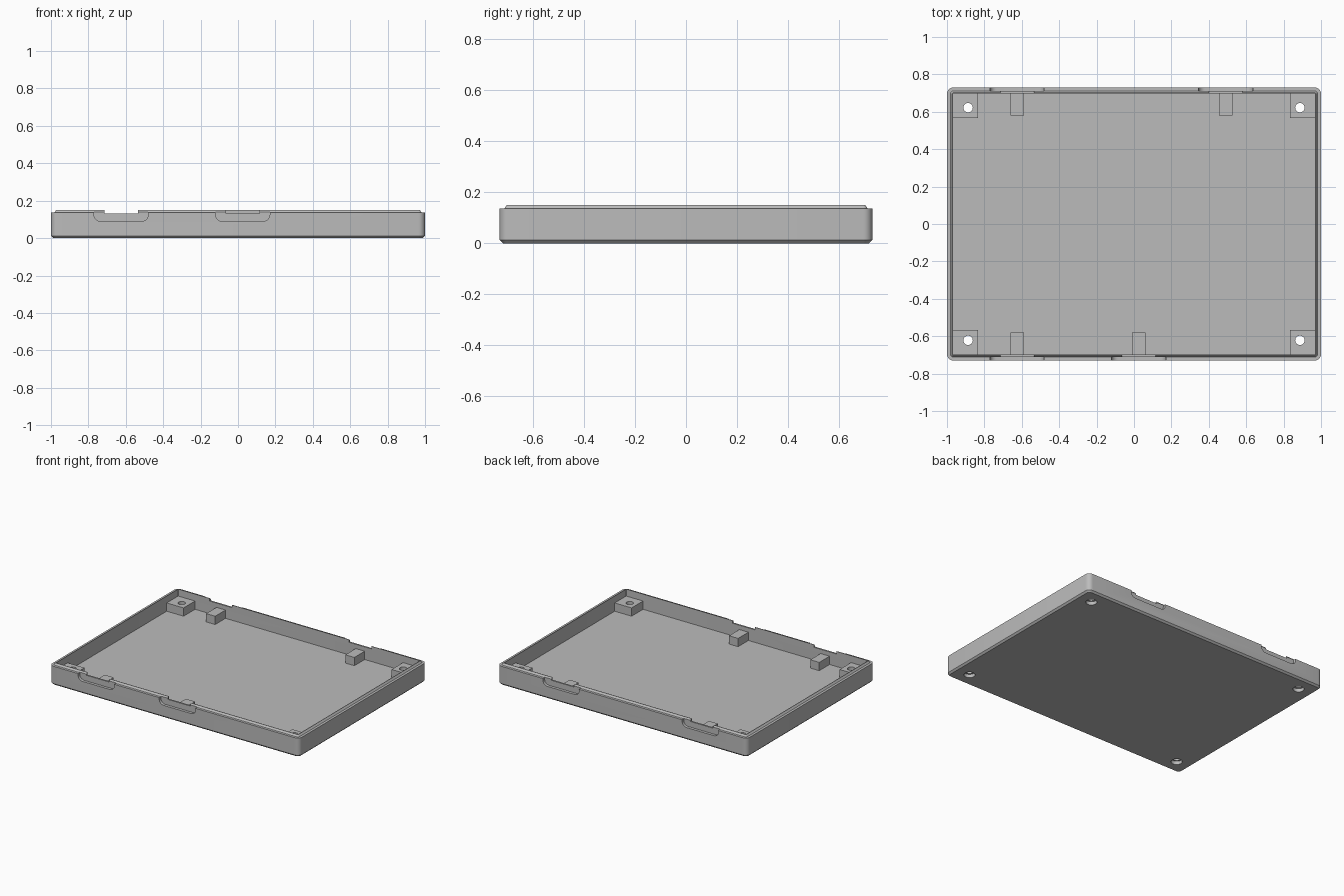
import bpy, bmesh
from math import sin, cos, pi

cube = bpy.data.objects.get("Cube")
if cube:
    bpy.data.objects.remove(cube, do_unlink=True)

HX, HY, TOP = 1.0, 0.73, 0.15
WALL, FLOOR, POST = 0.032, 0.04, 0.10

grey = bpy.data.materials.new("plain grey")
grey.use_nodes = True
colour = (0.5, 0.5, 0.5, 1)
grey.diffuse_color = colour
grey.node_tree.nodes["Principled BSDF"].inputs["Base Color"].default_value = colour


def finish(name, bm):
    bmesh.ops.recalc_face_normals(bm, faces=bm.faces)
    mesh = bpy.data.meshes.new(name)
    bm.to_mesh(mesh)
    bm.free()
    mesh.materials.append(grey)
    obj = bpy.data.objects.new(name, mesh)
    bpy.context.collection.objects.link(obj)
    return obj


def loft(name, loops):
    """Solid through matching closed loops, capped at both ends."""
    bm = bmesh.new()
    rings = [[bm.verts.new(p) for p in loop] for loop in loops]
    n = len(rings[0])
    for a, b in zip(rings, rings[1:]):
        for i in range(n):
            j = (i + 1) % n
            bm.faces.new((a[i], a[j], b[j], b[i]))
    bm.faces.new(rings[0])
    bm.faces.new(rings[-1])
    return finish(name, bm)


def box(name, x0, x1, y0, y1, z0, z1):
    return loft(name, [[(x0, y0, z), (x1, y0, z), (x1, y1, z), (x0, y1, z)]
                       for z in (z0, z1)])


def rounded_rect(inset, z, steps=6):
    """Horizontal rounded rectangle, inset from the outer wall."""
    r = max(0.035 - inset, 0.004)
    pts = []
    for k, (sx, sy) in enumerate([(1, 1), (-1, 1), (-1, -1), (1, -1)]):
        for s in range(steps + 1):
            a = (k + s / steps) * pi / 2
            pts.append((sx * (HX - inset - r) + r * cos(a),
                        sy * (HY - inset - r) + r * sin(a), z))
    return pts


def circle(x, y, z, r, n=32):
    return [(x + r * cos(2 * pi * i / n), y + r * sin(2 * pi * i / n), z)
            for i in range(n)]


def cut(target, cutters):
    bpy.context.view_layer.objects.active = target
    for c in cutters:
        mod = target.modifiers.new("cut", "BOOLEAN")
        mod.operation, mod.solver, mod.object = "DIFFERENCE", "EXACT", c
        bpy.ops.object.modifier_apply(modifier=mod.name)


def latch_recess(x, side):
    """Shallow outer pocket with round lower corners, open at the top."""
    half, low, r = 0.145, 0.09, 0.035
    prof = [(half, 0.2), (-half, 0.2)]
    for cx, start in ((-half + r, pi), (half - r, 1.5 * pi)):
        for s in range(7):
            a = start + s / 6 * pi / 2
            prof.append((cx + r * cos(a), low + r + r * sin(a)))
    return loft("recess_cutter", [[(x + px, side * y, pz) for px, pz in prof]
                                  for y in (HY - 0.02, HY + 0.05)])


# Tray shell: chamfered base, straight wall, stepped lip, inner floor
section = [(0.012, 0), (0, 0.012), (0, 0.137), (0.018, 0.137),
           (0.028, TOP), (WALL, TOP), (WALL, FLOOR)]
tray = loft("tray", [rounded_rect(i, z) for i, z in section])

# Latch positions along the front and back walls
latches = [(-0.625, -1), (0.025, -1), (-0.625, 1), (0.49, 1)]
cutters = []
for x, side in latches:
    cutters.append(latch_recess(x, side))
    ya, yb = sorted((side * (HY - 0.06), side * (HY + 0.06)))
    cutters.append(box("notch_cutter", x - 0.09, x + 0.09, ya, yb, 0.131, 0.25))

# Corner screw bosses with through holes and counterbores below
inner_x, inner_y = HX - WALL + 0.006, HY - WALL + 0.006
for sx, sname in ((-1, "right"), (1, "left")):
    for sy, fname in ((-1, "front"), (1, "back")):
        hx, hy = sx * 0.887, sy * 0.622
        hole = loft("hole_cutter", [circle(hx, hy, z, 0.025) for z in (-0.05, 0.2)])
        bore = loft("bore_cutter", [circle(hx, hy, z, 0.037) for z in (-0.05, 0.025)])
        xs = sorted((sx * 0.833, sx * inner_x))
        ys = sorted((sy * 0.567, sy * inner_y))
        boss = box(f"{fname}_{sname}_screw_boss", *xs, *ys, FLOOR - 0.006, POST)
        cut(boss, [hole])
        cutters += [hole, bore]

cut(tray, cutters)
for c in cutters:
    bpy.data.objects.remove(c, do_unlink=True)

# Support blocks behind each latch
for i, (x, side) in enumerate(latches):
    ys = sorted((side * 0.58, side * inner_y))
    box(f"support_block_{i + 1}", x - 0.036, x + 0.036, *ys, FLOOR - 0.006, POST)

# Smooth the round corners and holes, keep hard edges
for o in bpy.context.scene.objects:
    o.select_set(o.type == "MESH")
bpy.context.view_layer.objects.active = tray
bpy.ops.object.shade_smooth_by_angle(angle=pi / 6)
